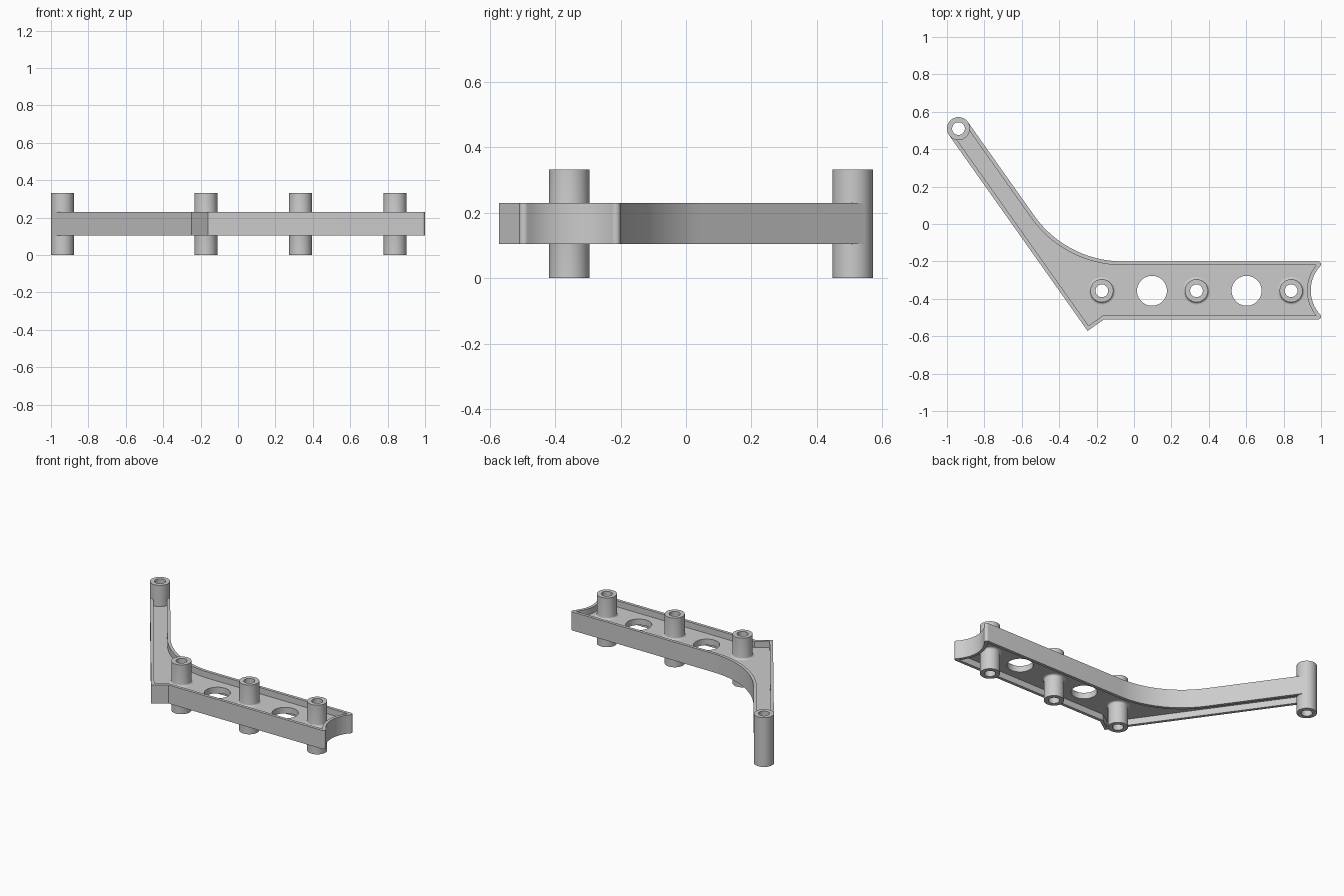
import bpy, bmesh
from math import cos, sin, radians, asin, sqrt, pi, tau
from mathutils import Vector

if "Cube" in bpy.data.objects:
    bpy.data.objects.remove(bpy.data.objects["Cube"])

# Main dimensions
Z0, Z1 = 0.105, 0.23            # rim bottom / top
W0, W1 = 0.147, 0.188           # web bottom / top
TOP, BOT, WALL = -0.20, -0.51, 0.02
HEIGHT, BOSS_R, BORE_R = 0.332, 0.0615, 0.034
ARM = Vector((-0.9385, 0.51))   # arm boss centre
ROW_Y = -0.357
ROW_X = (-0.172, 0.334, 0.84)
HOLE_X = (0.096, 0.602)
TILT = radians(35.3)
N = Vector((cos(TILT), sin(TILT)))    # across the arm
U = Vector((sin(TILT), -cos(TILT)))   # down along the arm


def arc(c, r, a0, a1, n):
    return [Vector((c[0] + r * cos(a0 + (a1 - a0) * i / n),
                    c[1] + r * sin(a0 + (a1 - a0) * i / n))) for i in range(n + 1)]


def outline(d):
    """Bracket outline, offset inwards by d."""
    w = BOSS_R - d
    pts = [ARM + N * w + U * d]
    # Large inside sweep between arm and bar
    R = 0.58
    t = (ARM.y + N.y * (BOSS_R + R) - (TOP + R)) / -U.y
    pts += arc(ARM + U * t + N * (BOSS_R + R), R + d, pi + TILT, 1.5 * pi, 28)
    # Concave end with rounded tips
    r, re, cx, cy = 0.015, 0.1907, 1.1357, -0.355
    if d == 0:
        a = asin(0.14 / (re + r))
        pts += arc((0.985, TOP - r), r, pi / 2, -a, 10)
        pts += arc((cx, cy), re, pi - a, pi + a, 20)[1:-1]
        pts += arc((0.985, BOT + r), r, a, -pi / 2, 10)
    else:
        a = asin((TOP - d - cy) / (re + d))
        pts += arc((cx, cy), re + d, pi - a, pi + a, 20)
    # Pointed heel, then back up the arm
    heel = ARM - N * w + U * (1.282 - d)
    pts.append(heel + N * ((BOT + d - heel.y) / N.y))
    pts += [heel, ARM - N * w + U * d]
    return pts


def finish(name, bm):
    bmesh.ops.recalc_face_normals(bm, faces=bm.faces[:])
    me = bpy.data.meshes.new(name)
    bm.to_mesh(me)
    bm.free()
    ob = bpy.data.objects.new(name, me)
    bpy.context.collection.objects.link(ob)
    return ob


def prism(name, pts, z0, z1):
    bm = bmesh.new()
    face = bm.faces.new([bm.verts.new((p.x, p.y, z0)) for p in pts])
    ext = bmesh.ops.extrude_face_region(bm, geom=[face])["geom"]
    bmesh.ops.translate(bm, vec=(0, 0, z1 - z0),
                        verts=[v for v in ext if isinstance(v, bmesh.types.BMVert)])
    return finish(name, bm)


def tube(name, c, profile, n=48):
    """Revolve a closed (radius, z) profile about a vertical axis."""
    bm = bmesh.new()
    rings = [[bm.verts.new((c[0] + r * cos(tau * i / n), c[1] + r * sin(tau * i / n), z))
              for r, z in profile] for i in range(n)]
    m = len(profile)
    for i in range(n):
        a, b = rings[i], rings[(i + 1) % n]
        for j in range(m):
            k = (j + 1) % m
            bm.faces.new((a[j], b[j], b[k], a[k]))
    return finish(name, bm)


def smooth(ob):
    bpy.ops.object.select_all(action='DESELECT')
    ob.select_set(True)
    bpy.context.view_layer.objects.active = ob
    bpy.ops.object.shade_smooth_by_angle(angle=radians(30))


# Plate: solid outline with pockets on both faces, lightening holes and bores
plate = prism("bracket_plate", outline(0), Z0, Z1)
cutters = [prism("upper_pocket_cutter", outline(WALL), W1, Z1 + 0.1),
           prism("lower_pocket_cutter", outline(WALL), Z0 - 0.1, W0)]
cuts = [((x, ROW_Y), 0.08) for x in HOLE_X]
cuts += [((x, ROW_Y), 0.045) for x in ROW_X] + [(ARM, 0.045)]
cutters += [prism("hole_cutter", arc(c, r, 0, tau, 48)[:-1], -0.1, 0.5) for c, r in cuts]
bpy.context.view_layer.objects.active = plate
for c in cutters:
    c.hide_render = True
    mod = plate.modifiers.new("cut", 'BOOLEAN')
    mod.operation, mod.solver, mod.object = 'DIFFERENCE', 'EXACT', c
    bpy.ops.object.modifier_apply(modifier=mod.name)
    bpy.data.objects.remove(c)
smooth(plate)

# Bar bosses, with a small fillet where they meet the web
f = 0.012
side = [(BOSS_R, 0)]
side += [(BOSS_R + f - f * cos(a), W0 - f + f * sin(a)) for a in (i * pi / 8 for i in range(5))]
side += [(BOSS_R + f - f * cos(a), W1 + f - f * sin(a)) for a in (i * pi / 8 for i in range(4, -1, -1))]
side += [(BOSS_R, HEIGHT), (BORE_R, HEIGHT), (BORE_R, 0)]
for i, x in enumerate(ROW_X):
    smooth(tube(f"bar_boss_{i + 1}", (x, ROW_Y), side))

# Arm boss
smooth(tube("arm_boss", ARM, [(BOSS_R, 0), (BOSS_R, HEIGHT), (BORE_R, HEIGHT), (BORE_R, 0)]))
